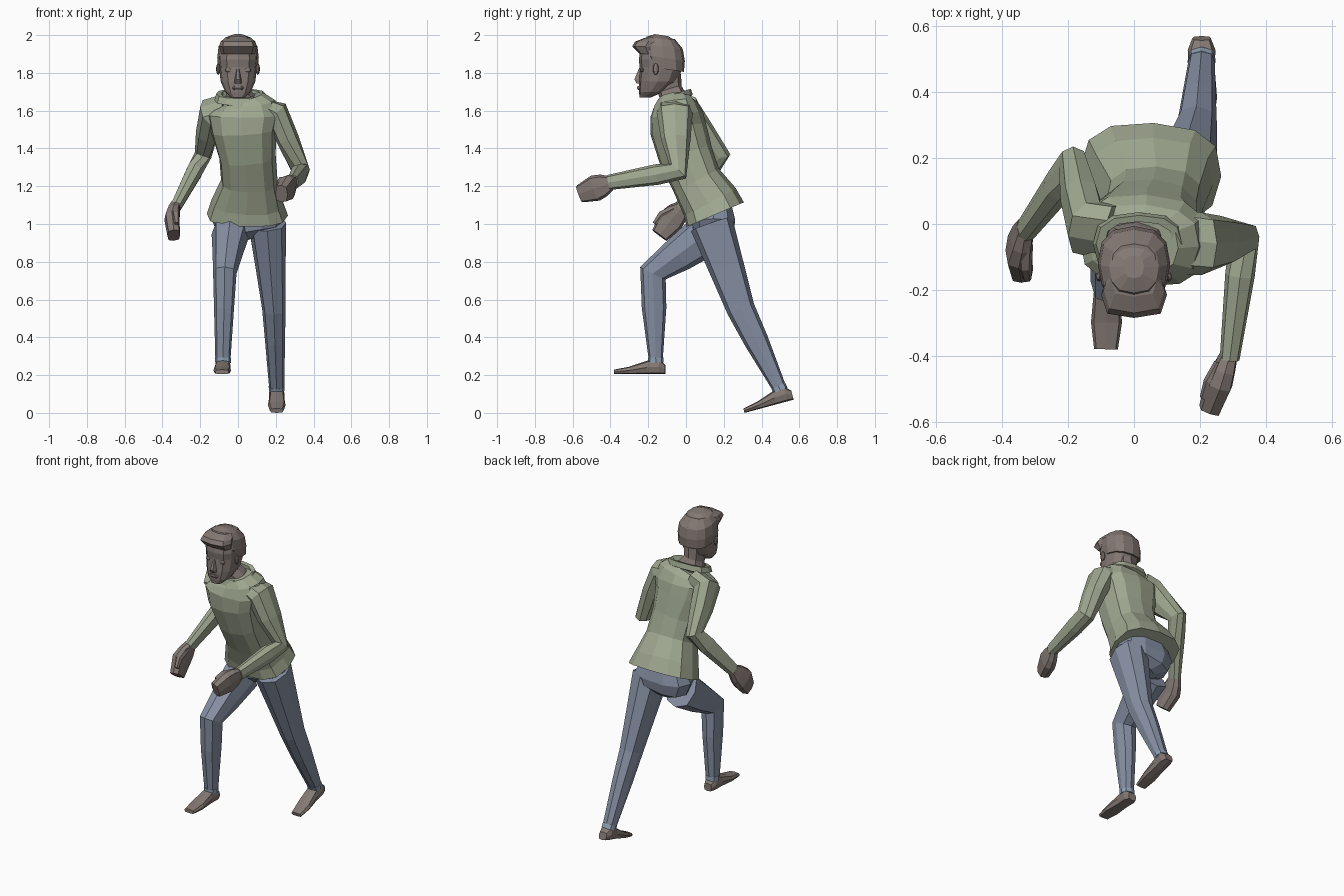
import bpy, bmesh, math
from mathutils import Vector

cube = bpy.data.objects.get("Cube")
if cube:
    bpy.data.objects.remove(cube)


def material(name, *colour):
    mat = bpy.data.materials.new(name)
    mat.use_nodes = True
    mat.diffuse_color = (*colour, 1)
    mat.node_tree.nodes["Principled BSDF"].inputs["Base Color"].default_value = (*colour, 1)
    return mat


skin = material("warm grey brown", .23, .19, .175)
shirt = material("sage green", .35, .39, .28)
denim = material("dusty blue", .24, .28, .37)
cuff = material("pale blue", .28, .36, .47)


def rounded(value, power):
    """Pull a sine or cosine outward, so that a circle becomes a soft box."""
    return math.copysign(abs(value) ** power, value) if abs(value) > .001 else 0


def tube(name, mat, path, widths, depths, sides=8, power=.8,
         axis=None, side=(1, 0, 0), closed=False):
    """Skin a flat-faced tube along a path of centres, with half widths and half depths.
    Sections lie square to the path, or to a fixed axis where one is given."""
    bm = bmesh.new()
    path = [Vector(p) for p in path]
    loops = []
    for k, centre in enumerate(path):
        if axis:
            along = Vector(axis).normalized()
        else:
            before = (centre - path[k - 1]).normalized() if k else Vector()
            after = (path[k + 1] - centre).normalized() if k + 1 < len(path) else Vector()
            along = (before + after).normalized()
        across = Vector(side)
        across = (across - along * across.dot(along)).normalized()
        through = along.cross(across)
        loop = []
        for i in range(sides):
            angle = math.tau * i / sides
            loop.append(bm.verts.new(
                centre + across * widths[k] * rounded(math.cos(angle), power)
                + through * depths[k] * rounded(math.sin(angle), power)))
        loops.append(loop)
    pairs = list(zip(loops, loops[1:]))
    if closed:
        pairs.append((loops[-1], loops[0]))
    else:
        bm.faces.new(loops[0])
        bm.faces.new(loops[-1])
    for low, high in pairs:
        for i in range(sides):
            j = (i + 1) % sides
            bm.faces.new((low[i], low[j], high[j], high[i]))
    bmesh.ops.recalc_face_normals(bm, faces=bm.faces)
    mesh = bpy.data.meshes.new(name)
    bm.to_mesh(mesh)
    bm.free()
    mesh.materials.append(mat)
    bpy.context.collection.objects.link(bpy.data.objects.new(name, mesh))


def ball(name, mat, centre, size):
    bpy.ops.mesh.primitive_uv_sphere_add(segments=8, ring_count=5, radius=1, location=centre)
    obj = bpy.context.object
    obj.name, obj.scale = name, size
    obj.data.materials.append(mat)


def leg(name, hip, knee, ankle):
    """Trouser leg with a swelling calf, and a cuff at the ankle."""
    hip, knee, ankle = Vector(hip), Vector(knee), Vector(ankle)
    path = [hip, hip.lerp(knee, .5), knee, knee.lerp(ankle, .4), ankle]
    tube(name + "_trouser_leg", denim, path,
         (.1, .08, .062, .053, .04), (.115, .095, .075, .065, .037))
    tube(name + "_cuff", cuff, [knee.lerp(ankle, .97), knee.lerp(ankle, 1.03)],
         (.042, .042), (.04, .04))


def shoe(name, heel, toe):
    """Shoe standing on a sole line from heel to toe."""
    heel, toe = Vector(heel), Vector(toe)
    up = (toe - heel).cross(Vector((1, 0, 0))).normalized()
    heights = (.025, .04, .036, .02, .012)
    path = [heel.lerp(toe, t) + up * h for t, h in zip((0, .12, .35, .7, 1), heights)]
    tube(name + "_shoe", skin, path, (.028, .042, .04, .047, .036), heights,
         power=.6, axis=toe - heel)


def arm(name, shoulder, elbow, wrist):
    """Sleeve running out of the shirt, over the shoulder and down to the wrist."""
    shoulder, elbow, wrist = Vector(shoulder), Vector(elbow), Vector(wrist)
    root = shoulder.lerp(Vector((.03, -.05, 1.64)), .45)
    path = [root, shoulder, shoulder.lerp(elbow, .45), elbow, elbow.lerp(wrist, .3), wrist]
    tube(name + "_sleeve", shirt, path,
         (.055, .07, .06, .046, .045, .03), (.1, .095, .078, .06, .055, .04))


def hand(name, wrist, knuckle, tip, thumb_offset):
    """Half-closed hand with a thumb laid beside the knuckles."""
    wrist, knuckle, tip = Vector(wrist), Vector(knuckle), Vector(tip)
    tube(name + "_hand", skin, [wrist, wrist.lerp(knuckle, .5), knuckle, tip],
         (.026, .034, .04, .034), (.034, .06, .07, .048), power=.6)
    offset = Vector(thumb_offset)
    thumb = [wrist.lerp(knuckle, .4) + offset / 2, knuckle + offset, knuckle.lerp(tip, .6) + offset]
    tube(name + "_thumb", skin, thumb, (.022, .02, .013), (.022, .02, .013), sides=6)


# Shirt body, hem to neck, along the leaning spine
tube("shirt_body", shirt,
     [(.05, .155, 1.05), (.05, .125, 1.12), (.06, .055, 1.23), (.05, 0, 1.36),
      (.03, -.04, 1.5), (.03, -.05, 1.58), (.03, -.055, 1.63), (.02, -.06, 1.66)],
     (.215, .19, .15, .15, .175, .195, .17, .12),
     (.165, .155, .135, .145, .15, .14, .115, .085),
     sides=12, power=.75, side=(1, -.06, 0))

# Collar band
tube("collar", shirt, [(.015, -.06, z) for z in (1.655, 1.69, 1.69, 1.645)],
     (.14, .13, .105, .105), (.1, .09, .07, .07), sides=12, axis=(0, -.3, 1), closed=True)

# Seat of the trousers
tube("trouser_seat", denim,
     [(.055, .145, 1.1), (.055, .145, 1.02), (.06, .145, .96), (.07, .145, .92)],
     (.15, .19, .165, .08), (.1, .12, .11, .06), sides=10)

# Legs and shoes, the left one trailing
leg("left", (.155, .135, 1), (.19, .29, .55), (.205, .495, .13))
leg("right", (-.04, .1, .94), (-.07, -.175, .74), (-.08, -.16, .28))
shoe("left", (.205, .57, .07), (.205, .31, 0))
shoe("right", (-.08, -.11, .205), (-.085, -.38, .205))

# Arms and hands, the left one reaching forward
arm("left", (.205, -.06, 1.585), (.335, -.045, 1.28), (.29, -.41, 1.22))
arm("right", (-.145, -.01, 1.585), (-.185, .175, 1.365), (-.33, -.02, 1.09))
hand("left", (.29, -.39, 1.22), (.26, -.48, 1.19), (.23, -.56, 1.16), (-.03, 0, .04))
hand("right", (-.33, -.01, 1.1), (-.35, -.08, 1.02), (-.34, -.14, .94), (.02, -.05, .03))

# Neck and head
tube("neck", skin, [(.01, -.065, 1.645), (.01, -.07, 1.675), (0, -.085, 1.71), (0, -.1, 1.78)],
     (.105, .08, .058, .06), (.075, .07, .065, .075))
upright = (0, 0, 1)
tube("head", skin,
     [(0, -.215, 1.67), (0, -.185, 1.7), (0, -.15, 1.755), (0, -.13, 1.83),
      (0, -.13, 1.87), (0, -.13, 1.93), (0, -.13, 1.98)],
     (.035, .068, .092, .1, .105, .1, .07), (.03, .065, .1, .115, .12, .11, .07),
     sides=12, axis=upright)

# Hair cap with a swept-up fringe
tube("hair_cap", skin,
     [(0, -.11, 1.82), (0, -.12, 1.88), (0, -.125, 1.94), (0, -.13, 1.98), (0, -.13, 2)],
     (.105, .11, .103, .075, .03), (.1, .115, .11, .08, .035),
     sides=12, axis=(0, .15, 1))
tube("hair_fringe", skin, [(0, -.2, 1.9), (0, -.215, 1.94), (0, -.2, 1.965), (0, -.17, 1.985)],
     (.09, .1, .092, .07), (.045, .07, .07, .05), power=.6, axis=upright)

# Nose and lips
tube("nose", skin, [(0, -.24, 1.745), (0, -.245, 1.765), (0, -.235, 1.825)],
     (.02, .018, .008), (.025, .032, .015), sides=6, axis=upright)
tube("lips", skin, [(0, -.24, 1.71), (0, -.24, 1.72), (0, -.24, 1.73)],
     (.028, .034, .028), (.015, .022, .018), sides=6, axis=upright)

# Eyes and ears, mirrored
for name, sign in (("left", 1), ("right", -1)):
    ball(name + "_eye", skin, (sign * .05, -.23, 1.815), (.02, .012, .013))
    ball(name + "_ear", skin, (sign * .105, -.16, 1.82), (.011, .016, .031))
